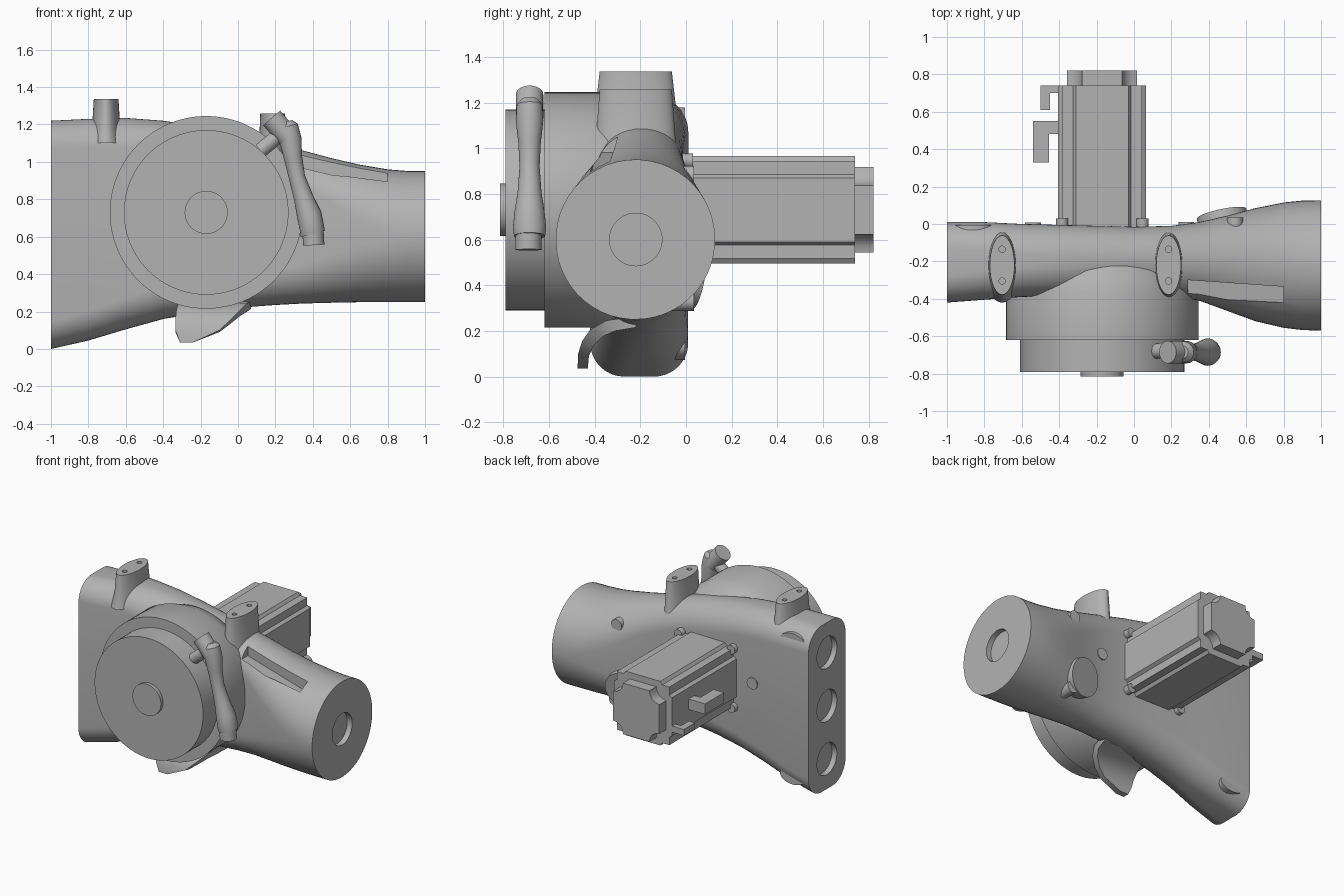
import bpy, bmesh, math
from mathutils import Vector

cube = bpy.data.objects.get("Cube")
if cube:
    bpy.data.objects.remove(cube)

grey = bpy.data.materials.new("light_grey")
grey.use_nodes = True
grey.diffuse_color = (0.45, 0.45, 0.45, 1)
grey.node_tree.nodes["Principled BSDF"].inputs["Base Color"].default_value = grey.diffuse_color


def smooth(ob, angle=32):
    bpy.ops.object.select_all(action='DESELECT')
    ob.select_set(True)
    bpy.context.view_layer.objects.active = ob
    bpy.ops.object.shade_smooth_by_angle(angle=math.radians(angle))


def loft(name, rings):
    """Skin a list of equally long point rings and cap both ends."""
    bm = bmesh.new()
    rows = [[bm.verts.new(p) for p in ring] for ring in rings]
    n = len(rows[0])
    for a, b in zip(rows, rows[1:]):
        for i in range(n):
            j = (i + 1) % n
            bm.faces.new((a[i], a[j], b[j], b[i]))
    bm.faces.new(rows[0])
    bm.faces.new(rows[-1])
    bmesh.ops.recalc_face_normals(bm, faces=bm.faces)
    mesh = bpy.data.meshes.new(name)
    bm.to_mesh(mesh)
    bm.free()
    ob = bpy.data.objects.new(name, mesh)
    mesh.materials.append(grey)
    bpy.context.collection.objects.link(ob)
    smooth(ob)
    return ob


def ellipse(center, axis, rx, ry, n=48):
    q = Vector(axis).to_track_quat('Z', 'Y')
    return [Vector(center) + q @ Vector((rx * math.cos(t), ry * math.sin(t), 0))
            for t in (2 * math.pi * i / n for i in range(n))]


def rod(name, a, b, r0, r1=None, n=48):
    axis = Vector(b) - Vector(a)
    r1 = r1 or r0
    return loft(name, [ellipse(a, axis, r0, r0, n), ellipse(b, axis, r1, r1, n)])


def box(name, lo, hi):
    (x0, y0, z0), (x1, y1, z1) = lo, hi
    return loft(name, [[(x0, y, z0), (x1, y, z0), (x1, y, z1), (x0, y, z1)] for y in (y0, y1)])


def cut(target, cutters):
    for c in cutters:
        c.hide_render = True
        mod = target.modifiers.new("cut", 'BOOLEAN')
        mod.operation = 'DIFFERENCE'
        mod.solver = 'EXACT'
        mod.object = c
        bpy.context.view_layer.objects.active = target
        bpy.ops.object.modifier_apply(modifier=mod.name)
        bpy.data.objects.remove(c)
    smooth(target)


def rounded_section(x, back, front, top, bottom, r):
    """Rounded rectangle across the body."""
    ring = []
    for k, (y, z) in enumerate(((back - r, top - r), (front + r, top - r),
                                (front + r, bottom + r), (back - r, bottom + r))):
        for i in range(13):
            t = math.pi / 2 * (k + i / 12.5)
            ring.append((x, y + r * math.cos(t), z + r * math.sin(t)))
    return ring


# Main body: tall rounded slab blending into a round tube
body = loft("body", [rounded_section(*s) for s in (
    (-1, .01, -.42, 1.22, 0, .15),
    (-.8, .01, -.405, 1.23, .045, .16),
    (-.6, .0, -.39, 1.235, .105, .17),
    (-.4, -.005, -.385, 1.22, .16, .175),
    (-.2, -.01, -.38, 1.19, .195, .18),
    (0, -.015, -.375, 1.15, .22, .178),
    (.2, -.01, -.385, 1.1, .235, .186),
    (.35, .01, -.41, 1.06, .243, .208),
    (.5, .045, -.465, 1.02, .247, .254),
    (.65, .085, -.52, .985, .25, .3),
    (.8, .115, -.555, .96, .25, .333),
    (.9, .125, -.567, .952, .25, .345),
    (1, .127, -.57, .95, .25, .347))])

# Recessed ports on both ends and the slanted slot
cutters = [rod("port_cutter", (-1.1, -.205, z), (-.96, -.205, z), .115) for z in (.22, .61, 1.0)]
cutters.append(rod("tube_port_cutter", (.96, -.22, .6), (1.1, -.22, .6), .115))
cutters.append(loft("slot_cutter", [
    [(.29, -.30, z + .06), (.29, -.395, z + .06), (.80, -.42, z - .06), (.80, -.335, z - .06)]
    for z in (.92, 1.2)]))
cut(body, cutters)

# Front drum with stepped disc and hub
cx, cz = -.17, .73
loft("drum", [ellipse((cx, y, cz), (0, 1, 0), r, r, 96)
              for y, r in ((-.62, .515), (-.36, .515), (-.25, .47), (-.16, .38))])
rod("front_disc", (cx, -.79, cz), (cx, -.61, cz), .44, n=96)
rod("hub", (cx, -.815, cz), (cx, -.78, cz), .115)

# Oval posts with screw holes
for side, x, top, base in (("right", -.705, 1.335, 1.16), ("left", .185, 1.258, 1.0)):
    up = (0, 0, 1)
    post = loft(side + "_post", [ellipse((x, -.22, z), up, rx, ry) for z, rx, ry in (
        (base - .06, .1, .2), (base + .03, .075, .175), (top, .066, .158))])
    cut(post, [rod("screw_cutter", (x, y, top - .03), (x, y, top + .05), .017, n=16)
               for y in (-.135, -.305)])

# Waisted side handle with end knobs
path = [(.255, 1.215, .035), (.265, 1.19, .056), (.28, 1.12, .06), (.295, 1.02, .049),
        (.315, .92, .044), (.35, .81, .052), (.38, .72, .066), (.395, .65, .073), (.4, .615, .068)]
loft("handle", [ellipse((x, -.685, z), (.25, 0, -1), r, min(r, .066)) for x, z, r in path])
rod("handle_top_knob", (.27, 1.13, 0)[:1] + (-.685, 1.13), (.18, -.685, 1.235), .06)
rod("handle_bottom_knob", (.4, -.69, .65), (.405, -.69, .555), .057)
rod("handle_link", (.12, -.68, 1.06), (.24, -.68, 1.16), .04)

# Curved fin under the body
fin = []
for left, right, outer, inner in (
        (-.31, -.24, (-.475, .035), (-.43, .035)),
        (-.335, -.1, (-.472, .1), (-.425, .09)),
        (-.335, -.04, (-.455, .155), (-.405, .135)),
        (-.33, .01, (-.42, .205), (-.365, .175)),
        (-.32, .05, (-.35, .245), (-.31, .2)),
        (-.3, .07, (-.22, .265), (-.22, .215))):
    fin.append([(left, *outer), (right, *outer), (right, *inner), (left, *inner)])
loft("bottom_fin", fin)

# Rear motor: square section with notched corners
quarter = [(.235, .14), (.213, .155), (.213, .213), (.155, .213), (.14, .235)]
section = []
for k in range(4):
    c, s = math.cos(k * math.pi / 2), math.sin(k * math.pi / 2)
    section += [(cx + a * c - b * s, cz + a * s + b * c) for a, b in quarter]
smooth(loft("motor", [[(x, y, z) for x, z in section] for y in (-.06, .74)]), 15)

# Motor end cap with scooped corners
cap = []
for k in range(4):
    for t in (0, .25, .5, .75, 1):
        a, b = .187 - .08 * math.sin(t * math.pi / 2), .187 - .08 * math.cos(t * math.pi / 2)
        c, s = math.cos(k * math.pi / 2), math.sin(k * math.pi / 2)
        cap.append((cx + a * c - b * s, cz + a * s + b * c))
loft("motor_end_cap", [[(x, y, z) for x, z in cap] for y in (.73, .82)])

# Motor mounting bolts
for sx in (-1, 1):
    for sz in (-1, 1):
        x, z = cx + sx * .215, cz + sz * .215
        rod("mount_bolt", (x, -.06, z), (x, .03, z), .032, n=24)

# Angled cable plugs on the motor side
for name, x, y0, y1, z, w in (("large", -.54, .33, .55, .75, .085), ("small", -.5, .61, .74, .64, .05)):
    outline = [(x, y0), (x + w, y0), (x + w, y1 - w * .8), (-.39, y1 - w * .8), (-.39, y1), (x, y1)]
    loft(name + "_plug", [[(a, b, z + h) for a, b in outline] for h in (-w * .45, w * .45)])

# Rear pads and plugs
for z in (.13, 1.12):
    loft("end_pad", [ellipse((-.86, y, z), (0, 1, 0), .1, .058) for y in (-.12, -.005)])
rod("large_rear_pad", (.49, -.05, .45), (.468, .055, .43), .135)
for x, y, z in ((-.54, .008, .73), (.28, .01, .7), (.54, .035, .88), (.56, .035, .33)):
    rod("rear_plug", (x, y - .12, z), (x, y, z), .042, n=32)
